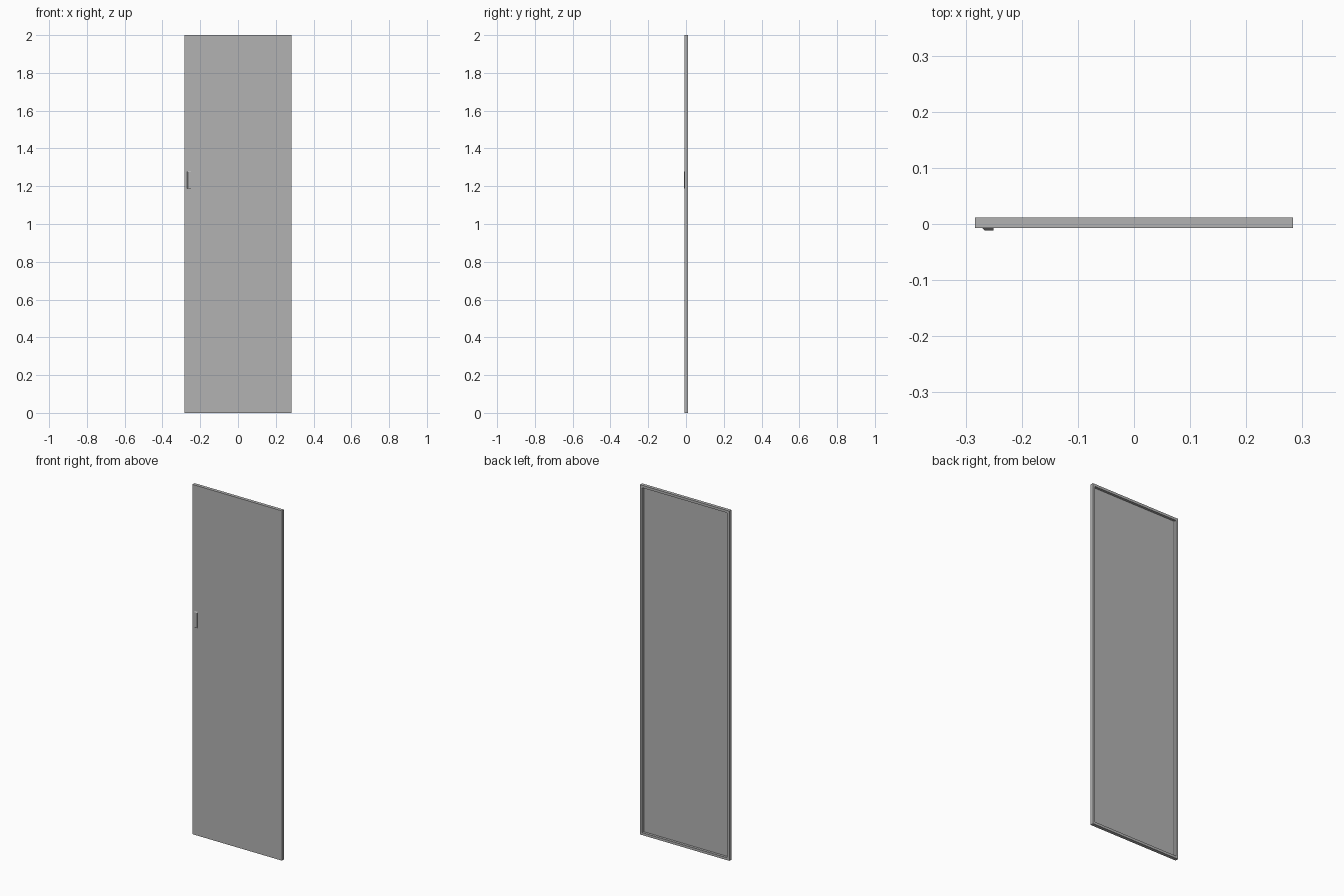
import bpy
import bmesh

cube = bpy.data.objects.get("Cube")
if cube:
    bpy.data.objects.remove(cube, do_unlink=True)

# Overall dimensions
HALF_W, HEIGHT = 0.283, 2.0
FRONT, BACK = -0.0075, 0.0115
RIM, RECESS = 0.02, 0.014

grey = bpy.data.materials.new("door grey")
grey.use_nodes = True
colour = (0.45, 0.45, 0.45, 1)
grey.diffuse_color = colour
grey.node_tree.nodes["Principled BSDF"].inputs["Base Color"].default_value = colour


def add_box(name, low, high):
    """Make a box between two corners; return its object and open bmesh."""
    bm = bmesh.new()
    bmesh.ops.create_cube(bm, size=1)
    for v in bm.verts:
        v.co = [l + (c + 0.5) * (h - l) for c, l, h in zip(v.co, low, high)]
    bm.normal_update()
    mesh = bpy.data.meshes.new(name)
    mesh.materials.append(grey)
    obj = bpy.data.objects.new(name, mesh)
    bpy.context.collection.objects.link(obj)
    return obj, bm


def finish(obj, bm):
    bm.to_mesh(obj.data)
    bm.free()


# Door leaf: flat front, shallow tray sunk into the back
door, bm = add_box("door_panel", (-HALF_W, FRONT, 0), (HALF_W, BACK, HEIGHT))
back = [f for f in bm.faces if f.normal.y > 0.9]
bmesh.ops.inset_region(bm, faces=back, thickness=RIM)
floor = bmesh.ops.extrude_face_region(bm, geom=back)
bmesh.ops.delete(bm, geom=back, context="FACES_ONLY")
verts = [g for g in floor["geom"] if isinstance(g, bmesh.types.BMVert)]
bmesh.ops.translate(bm, verts=verts, vec=(0, -RECESS, 0))
bmesh.ops.recalc_face_normals(bm, faces=bm.faces)
finish(door, bm)

# Finger pull: upright inner edge, other sides sloping to the door
pull, bm = add_box("finger_pull", (-0.27, -0.0115, 1.185), (-0.25, FRONT, 1.28))
for v in bm.verts:
    if v.co.y < FRONT - 0.001:
        if v.co.x < -0.26:
            v.co.x += 0.004
        v.co.z += 0.006 if v.co.z < 1.23 else -0.006
finish(pull, bm)
